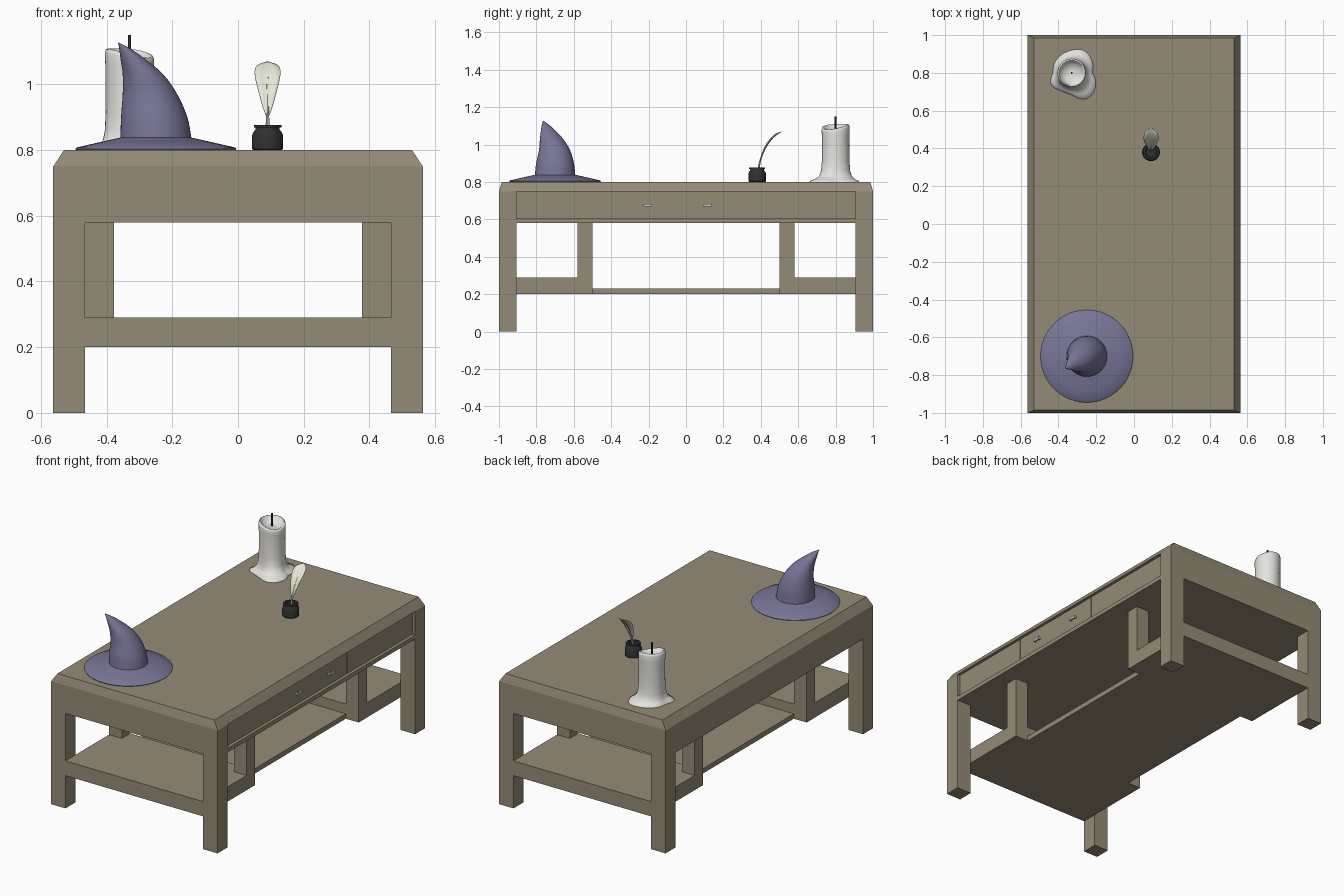
import bpy, bmesh, math
from mathutils import Vector

if "Cube" in bpy.data.objects:
    bpy.data.objects.remove(bpy.data.objects["Cube"])


def material(name, rgb):
    m = bpy.data.materials.new(name)
    m.diffuse_color = (*rgb, 1)
    m.use_nodes = True
    m.node_tree.nodes["Principled BSDF"].inputs["Base Color"].default_value = m.diffuse_color
    return m


WOOD = material("wood", (0.30, 0.26, 0.18))
CLOTH = material("violet_cloth", (0.19, 0.18, 0.31))
WAX = material("wax", (0.78, 0.77, 0.74))
DARK = material("dark_glass", (0.03, 0.03, 0.03))
QUILL = material("feather", (0.80, 0.80, 0.68))
METAL = material("metal", (0.55, 0.60, 0.66))


def finish(name, bm, mat, smooth=None):
    bmesh.ops.recalc_face_normals(bm, faces=bm.faces)
    me = bpy.data.meshes.new(name)
    bm.to_mesh(me)
    bm.free()
    ob = bpy.data.objects.new(name, me)
    bpy.context.collection.objects.link(ob)
    me.materials.append(mat)
    if smooth:
        bpy.ops.object.select_all(action='DESELECT')
        bpy.context.view_layer.objects.active = ob
        ob.select_set(True)
        bpy.ops.object.shade_smooth_by_angle(angle=math.radians(smooth))
    return ob


def loft(name, rings, mat, smooth=None):
    """Skin a list of equal-length point rings and cap both ends."""
    bm = bmesh.new()
    rows = [[bm.verts.new(p) for p in r] for r in rings]
    n = len(rows[0])
    for a, b in zip(rows, rows[1:]):
        for i in range(n):
            j = (i + 1) % n
            bm.faces.new((a[i], a[j], b[j], b[i]))
    bm.faces.new(rows[0])
    bm.faces.new(rows[-1])
    return finish(name, bm, mat, smooth)


def rect(x0, x1, y0, y1, z):
    return [(x0, y0, z), (x1, y0, z), (x1, y1, z), (x0, y1, z)]


def box(name, x, y, z, mat=WOOD):
    x, y = sorted(x), sorted(y)
    return loft(name, [rect(*x, *y, z[0]), rect(*x, *y, z[1])], mat)


def circle(cx, cy, z, r, n=32):
    return [(cx + r * math.cos(math.tau * i / n), cy + r * math.sin(math.tau * i / n), z)
            for i in range(n)]


def spline(pts, steps=6):
    """Catmull-Rom resampling of tuples."""
    v = [Vector(p) for p in pts]
    v = [2 * v[0] - v[1]] + v + [2 * v[-1] - v[-2]]
    out = []
    for a, b, c, d in zip(v, v[1:], v[2:], v[3:]):
        for k in range(steps):
            t = k / steps
            out.append(0.5 * (2 * b + (c - a) * t + (2 * a - 5 * b + 4 * c - d) * t * t
                              + (3 * b - a - 3 * c + d) * t ** 3))
    return out + [v[-2]]


# Table top with sloped rim, and apron body
W, LX, LY = 0.5625, 0.465, 0.905
loft("table_top", [rect(-W, W, -1, 1, 0.75), rect(-0.53, 0.53, -0.985, 0.985, 0.80)], WOOD)
FX = 0.54
box("apron", (-W, FX), (-1, 1), (0.58, 0.75))
box("drawer_rail", (FX, W), (-LY, LY), (0.58, 0.605))

# Legs, end rails, raised end shelves and inner posts
for sy, end in ((-1, "front"), (1, "back")):
    box(f"{end}_apron_end", (FX, W), (sy * LY, sy), (0.58, 0.75))
    box(f"{end}_rail", (-LX, LX), (sy * LY, sy), (0.20, 0.29))
    box(f"{end}_shelf", (-LX, LX), (sy * 0.50, sy * LY), (0.20, 0.29))
    for sx, side in ((-1, "left"), (1, "right")):
        box(f"{end}_{side}_leg", (sx * LX, sx * W), (sy * LY, sy), (0, 0.58))
        box(f"{end}_{side}_post", (sx * 0.378, sx * LX), (sy * 0.50, sy * 0.58), (0.29, 0.58))
box("middle_shelf", (-0.378, 0.378), (-0.50, 0.50), (0.20, 0.23))

# Drawer fronts
for i, (a, b) in enumerate(((-LY, -0.367), (-0.363, 0.268), (0.272, LY))):
    box(f"drawer_front_{i + 1}", (FX, FX + 0.006), (a, b), (0.607, 0.75))

# Drawer handles: bar on two studs
for i, y in enumerate((-0.205, 0.113)):
    box(f"handle_bar_{i + 1}", (0.555, 0.562), (y - 0.023, y + 0.023), (0.668, 0.683), METAL)
    for s in (-1, 1):
        box(f"handle_stud_{i + 1}", (FX, 0.556), (y + s * 0.014, y + s * 0.023),
            (0.669, 0.682), METAL)

# Pointed hat: wide brim and bent crown (cx, cy, z, r)
HX, HY = -0.25, -0.70
brim = [circle(HX, HY, z, r, 48) for z, r in
        ((0.8005, 0.236), (0.8005, 0.243), (0.804, 0.245), (0.808, 0.241), (0.822, 0.18),
         (0.835, 0.122))]
crown = spline([(HX, HY, 0.838, 0.108), (-0.255, -0.70, 0.90, 0.101),
                (-0.268, -0.703, 0.97, 0.083), (-0.289, -0.719, 1.03, 0.062),
                (-0.322, -0.739, 1.08, 0.036), (-0.346, -0.754, 1.11, 0.016),
                (-0.364, -0.764, 1.127, 0.001)], 4)
loft("hat", brim + [circle(*p, 48) for p in crown], CLOTH, 40)

# Melted candle: puddled foot blends into a round body with an uneven rim
CX, CY, N = -0.33, 0.80, 48
foot = [0.11, 0.125, 0.135, 0.12, 0.11, 0.105, 0.10, 0.125, 0.11, 0.118, 0.158, 0.145, 0.11]
foot = [p[0] for p in spline([(r, 0, 0) for r in foot], N // 12)][:N]
rings = []
for z, r, mix, drop in ((0.80, 0.07, 1, 0), (0.806, 0.07, 0.97, 0), (0.814, 0.071, 0.65, 0),
                        (0.83, 0.072, 0.3, 0), (0.86, 0.072, 0.12, 0), (0.91, 0.072, 0.04, 0),
                        (1.00, 0.073, 0, 0), (1.06, 0.074, 0, 0.4), (1.096, 0.075, 0, 1),
                        (1.107, 0.072, 0, 1), (1.109, 0.066, 0, 1), (1.10, 0.058, 0, 0.9),
                        (1.077, 0.045, 0, 0.2), (1.073, 0.01, 0, 0)):
    ring = []
    for i in range(N):
        a = math.tau * i / N
        rr = r * (1 - mix) + foot[i] * mix
        dip = 0.028 * drop * (0.5 + 0.5 * math.cos(a + 0.6)) ** 2
        ring.append((CX + rr * math.cos(a), CY + rr * math.sin(a), z - dip))
    rings.append(ring)
loft("candle", rings, WAX, 60)
loft("wick", [circle(CX, CY, z, 0.005, 10) for z in (1.07, 1.15)], DARK, 40)

# Ink pot
IX, IY = 0.09, 0.38
pot = ((0.80, 0.043), (0.804, 0.047), (0.845, 0.047), (0.853, 0.044), (0.862, 0.037),
       (0.868, 0.036), (0.869, 0.042), (0.876, 0.042), (0.877, 0.03), (0.862, 0.028))
loft("ink_pot", [circle(IX, IY, z, r) for z, r in pot], DARK, 35)

# Quill: tapering shaft and curved vane (y, z, half width)
path = spline([(0.388, 0.865, 0), (0.392, 0.895, 0.002), (0.402, 0.93, 0.015),
               (0.424, 0.98, 0.029), (0.456, 1.025, 0.039), (0.485, 1.052, 0.033),
               (0.51, 1.068, 0.003)], 4)
loft("quill_shaft", [circle(IX, p[0], p[1], 0.006 - 0.005 * i / len(path), 8)
                     for i, p in enumerate(path)], QUILL, 40)
bm = bmesh.new()
rows = [[bm.verts.new((IX + s * max(w, 0.001), y - 0.15 * w * abs(s), z + 0.15 * w * abs(s)))
         for s in (-1, -0.5, 0, 0.5, 1)] for y, z, w in path[4:]]
for a, b in zip(rows, rows[1:]):
    for i in range(4):
        bm.faces.new((a[i], a[i + 1], b[i + 1], b[i]))
vane = finish("quill_vane", bm, QUILL, 40)
solid = vane.modifiers.new("thickness", 'SOLIDIFY')
solid.thickness = 0.002
solid.offset = 0
